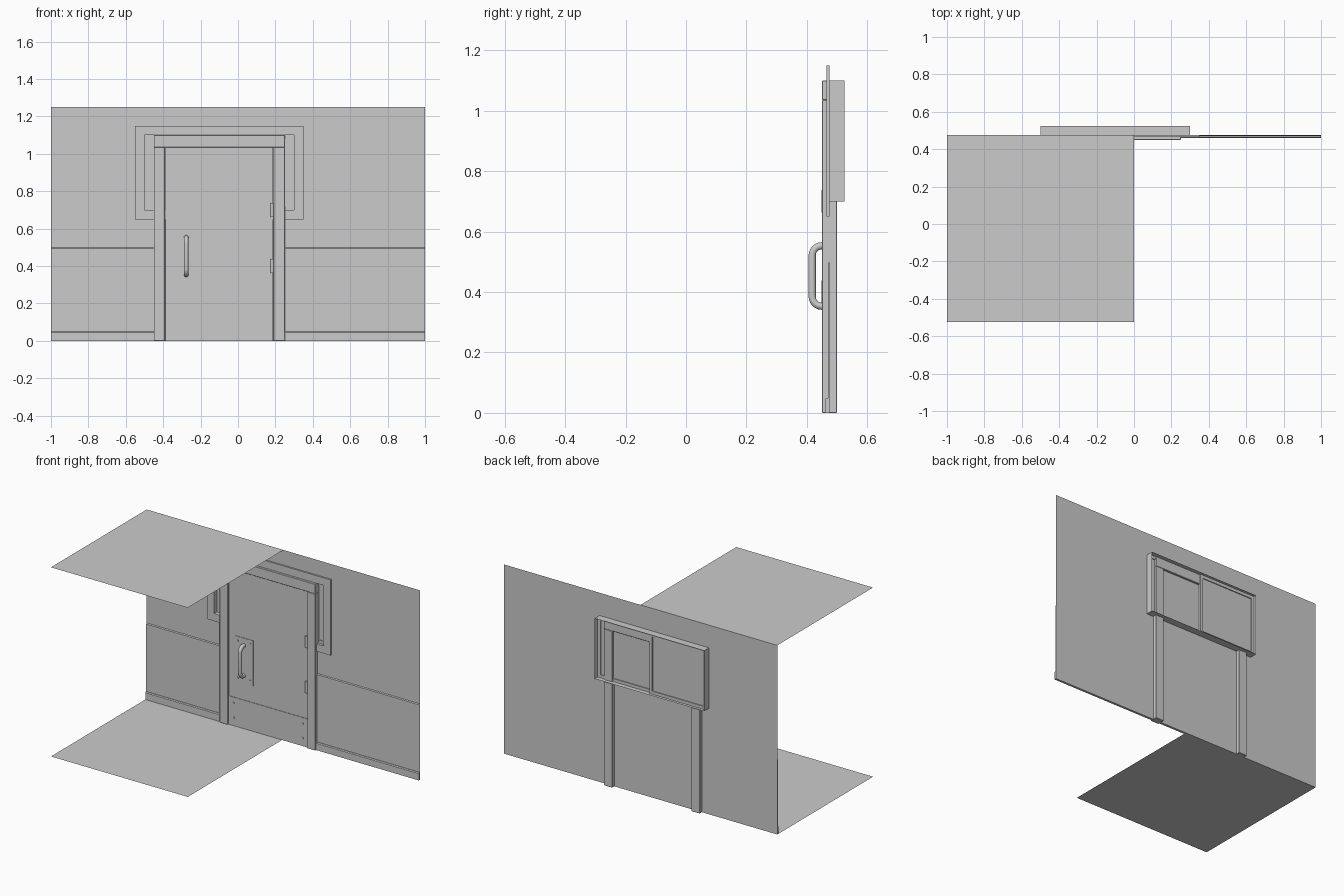
import bpy, math
from mathutils import Vector

if "Cube" in bpy.data.objects:
    bpy.data.objects.remove(bpy.data.objects["Cube"])

WALL = 0.475   # y of the wall face
MID = -0.1     # x centre of door and window


def mesh(name, verts, faces):
    me = bpy.data.meshes.new(name)
    me.from_pydata(verts, [], faces)
    me.update()
    ob = bpy.data.objects.new(name, me)
    bpy.context.collection.objects.link(ob)
    return ob


def box(name, x0, x1, y0, y1, z0, z1, bevel=0):
    v = [(x, y, z) for z in (z0, z1) for y in (y0, y1) for x in (x0, x1)]
    f = [(0, 2, 3, 1), (4, 5, 7, 6), (0, 1, 5, 4), (2, 6, 7, 3), (0, 4, 6, 2), (1, 3, 7, 5)]
    ob = mesh(name, v, f)
    if bevel:
        m = ob.modifiers.new("bevel", 'BEVEL')
        m.width, m.segments = bevel, 1
    return ob


def rect(x0, x1, z0, z1, y):
    return [(x0, y, z0), (x1, y, z0), (x1, y, z1), (x0, y, z1)]


def ring(name, loops, closed=False):
    """Skin between successive four-cornered loops."""
    v = [p for l in loops for p in l]
    n = len(loops)
    f = []
    for a in range(n if closed else n - 1):
        b = (a + 1) % n
        f += [(a*4 + i, a*4 + (i+1) % 4, b*4 + (i+1) % 4, b*4 + i) for i in range(4)]
    return mesh(name, v, f)


def frame(name, x0, x1, z0, z1, w, y0, y1):
    inner = (x0 + w, x1 - w, z0 + w, z1 - w)
    return ring(name, [rect(x0, x1, z0, z1, y0), rect(*inner, y0),
                       rect(*inner, y1), rect(x0, x1, z0, z1, y1)], True)


def profile(name, pts, x0, x1):
    """Sweep a (y, z) profile along x."""
    n = len(pts)
    v = [(x, y, z) for x in (x0, x1) for y, z in pts]
    f = [(i, (i+1) % n, n + (i+1) % n, n + i) for i in range(n)]
    f += [tuple(reversed(range(n))), tuple(range(n, 2*n))]
    return mesh(name, v, f)


def smooth(ob):
    bpy.ops.object.select_all(action='DESELECT')
    ob.select_set(True)
    bpy.context.view_layer.objects.active = ob
    bpy.ops.object.shade_smooth_by_angle()


def cylinder(name, loc, r, depth, axis, sides=16):
    rot = (math.pi/2, 0, 0) if axis == 'y' else (0, 0, 0)
    bpy.ops.mesh.primitive_cylinder_add(vertices=sides, radius=r, depth=depth,
                                        location=loc, rotation=rot)
    ob = bpy.context.object
    ob.name = name
    smooth(ob)
    return ob


# floor and ceiling sheets
for name, z in (("floor", 0), ("ceiling", 1.25)):
    mesh(name, [(-1, -0.525, z), (0, -0.525, z), (0, WALL, z), (-1, WALL, z)], [(0, 1, 2, 3)])

# wall with window opening, and the window tunnel behind it
WIN = (-0.5, 0.3, 0.7, 1.1)
ring("wall", [rect(-1, 1, 0, 1.25, WALL), rect(*WIN, WALL)])
ring("window_tunnel", [rect(*WIN, WALL), rect(*WIN, 0.525)])
frame("window_trim", -0.55, 0.35, 0.65, 1.15, 0.05, 0.465, WALL)

# two sliding sashes with panes
for side, x0, x1, y in (("left", -0.5, -0.0875, 0.5), ("right", -0.1125, 0.3, 0.4875)):
    frame("sash_" + side, x0, x1, 0.7, 1.1, 0.02, y - 0.006, y + 0.006)
    mesh("pane_" + side, rect(x0 + 0.02, x1 - 0.02, 0.72, 1.08, y), [(0, 1, 2, 3)])

# wainscot and skirting on both sides of the door
for side, x0, x1 in (("left", -1, -0.45), ("right", 0.25, 1)):
    profile("wainscot_" + side, [(WALL, 0), (0.47, 0), (0.47, 0.495), (WALL, 0.5)], x0, x1)
    profile("skirting_" + side, [(WALL, 0), (0.46, 0), (0.46, 0.045), (0.465, 0.05), (WALL, 0.05)], x0, x1)

# door frame
for side, x0 in (("left", -0.45), ("right", 0.19)):
    box("jamb_" + side, x0, x0 + 0.06, 0.45, 0.5, 0, 1.035, 0.002)
box("door_head", -0.45, 0.25, 0.45, 0.5, 1.035, 1.1, 0.002)

# door leaf with kick plate and handle plate
FACE = 0.46
box("door_leaf", -0.388, 0.188, FACE, 0.476, 0, 1.033)
box("kick_plate", -0.388, 0.188, FACE - 0.003, FACE, 0.003, 0.19)
HX = -0.277
box("handle_plate", HX - 0.067, HX + 0.067, FACE - 0.003, FACE, 0.3, 0.6)

# screws
screws = [(MID + s * 0.252, z) for s in (-1, 1) for z in (0.055, 0.15)]
screws += [(HX + s * 0.046, z) for s in (-1, 1) for z in (0.328, 0.573)]
for x, z in screws:
    cylinder("screw", (x, FACE - 0.004, z), 0.007, 0.004, 'y', 12)

# hinges
for z in (0.4, 0.7):
    cylinder("hinge", (0.182, FACE - 0.003, z), 0.009, 0.075, 'z')

# pull handle: round bar along a U with rounded corners
Y0, Z0, Z1, R = 0.4175, 0.353, 0.553, 0.032
path = [(FACE, Z0)]
path += [(Y0 + R - R*math.sin(a), Z0 + R - R*math.cos(a)) for a in (i*math.pi/12 for i in range(7))]
path += [(y, Z0 + Z1 - z) for y, z in reversed(path)]
cu = bpy.data.curves.new("pull_handle", 'CURVE')
cu.dimensions = '3D'
cu.bevel_depth, cu.bevel_resolution = 0.0125, 3
sp = cu.splines.new('POLY')
sp.points.add(len(path) - 1)
for p, (y, z) in zip(sp.points, path):
    p.co = (HX, y, z, 1)
sp.use_smooth = True
handle = bpy.data.objects.new("pull_handle", cu)
bpy.context.collection.objects.link(handle)
